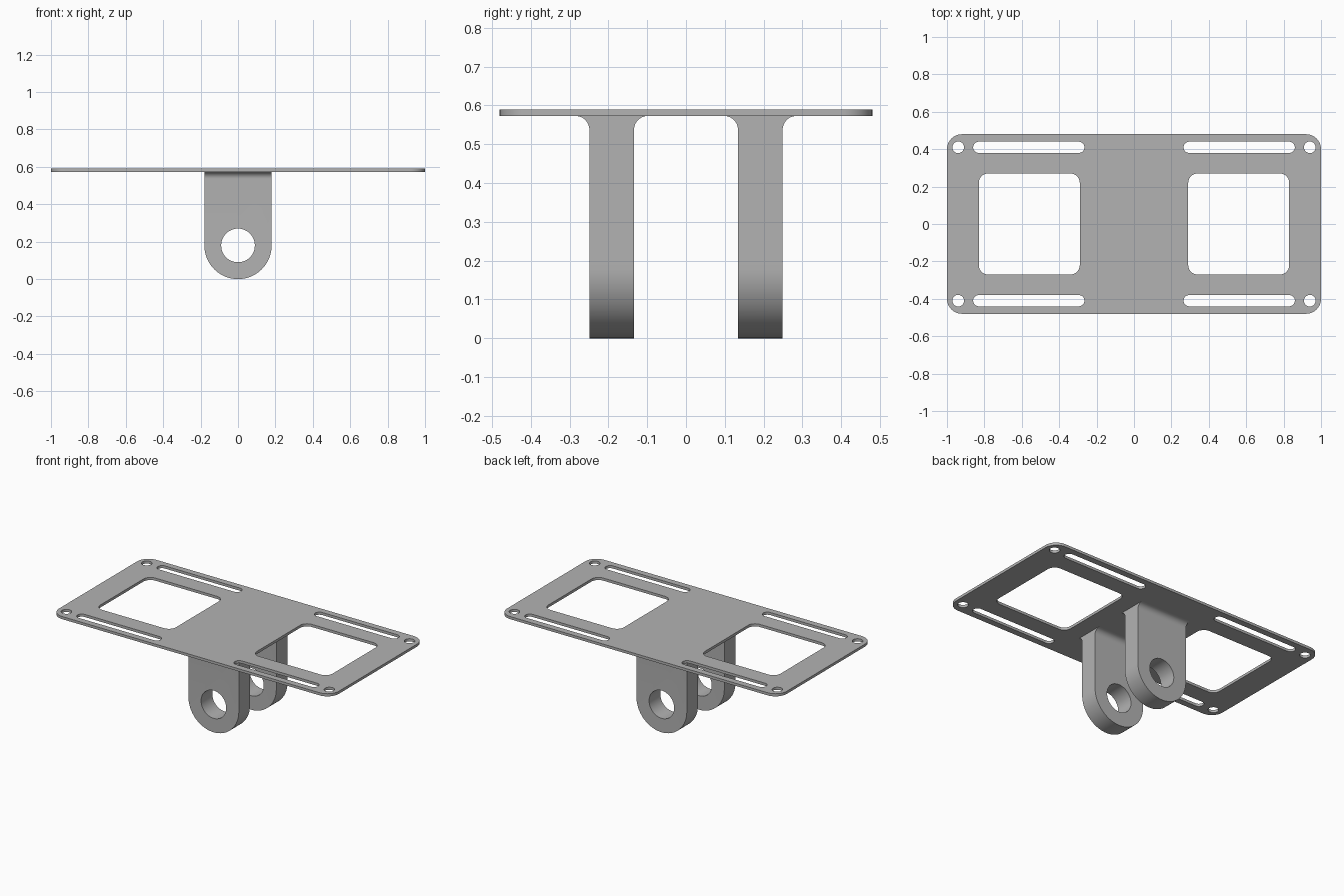
import bpy
from math import sin, cos, radians
from mathutils import Matrix

cube = bpy.data.objects.get("Cube")
if cube:
    bpy.data.objects.remove(cube, do_unlink=True)

steel = bpy.data.materials.new("plain grey")
steel.use_nodes = True
GREY = (0.45, 0.45, 0.45, 1)
steel.diffuse_color = GREY
steel.node_tree.nodes["Principled BSDF"].inputs["Base Color"].default_value = GREY

# Extrusion frames: profile drawn in XY, XZ or YZ
FLAT = Matrix.Identity(4)
FRONT = Matrix(((1, 0, 0, 0), (0, 0, -1, 0), (0, 1, 0, 0), (0, 0, 0, 1)))
SIDE = Matrix(((0, 0, 1, 0), (1, 0, 0, 0), (0, 1, 0, 0), (0, 0, 0, 1)))


def arc(cx, cy, r, start, end, steps=12):
    angles = [radians(start + (end - start) * i / steps) for i in range(steps + 1)]
    return [(cx + r * cos(a), cy + r * sin(a)) for a in angles]


def circle(cx, cy, r):
    return arc(cx, cy, r, 0, 360, 48)[:-1]


def rounded_rect(cx, cy, hx, hy, r):
    ix, iy = hx - r, hy - r
    corners = [(ix, iy), (-ix, iy), (-ix, -iy), (ix, -iy)]
    points = []
    for i, (x, y) in enumerate(corners):
        points += arc(cx + x, cy + y, r, 90 * i, 90 * i + 90)
    # drop repeated points where two arcs meet
    return [p for i, p in enumerate(points)
            if abs(p[0] - points[i - 1][0]) + abs(p[1] - points[i - 1][1]) > 1e-5]


def extrude(name, loops, half_depth, frame, offset):
    """Solid from an outline and its holes, extruded both ways from offset."""
    curve = bpy.data.curves.new(name, "CURVE")
    curve.dimensions = "2D"
    curve.fill_mode = "BOTH"
    curve.extrude = half_depth
    for loop in loops:
        spline = curve.splines.new("POLY")
        spline.points.add(len(loop) - 1)
        for point, (x, y) in zip(spline.points, loop):
            point.co = (x, y, 0, 1)
        spline.use_cyclic_u = True
    obj = bpy.data.objects.new(name, curve)
    bpy.context.collection.objects.link(obj)
    bpy.ops.object.select_all(action="DESELECT")
    obj.select_set(True)
    bpy.context.view_layer.objects.active = obj
    bpy.ops.object.convert(target="MESH")
    obj = bpy.context.object
    obj.name = name
    obj.data.transform(Matrix.Translation(offset) @ frame)
    bpy.ops.object.mode_set(mode="EDIT")
    bpy.ops.mesh.select_all(action="SELECT")
    bpy.ops.mesh.remove_doubles(threshold=1e-5)
    bpy.ops.mesh.normals_make_consistent(inside=False)
    bpy.ops.object.mode_set(mode="OBJECT")
    obj.data.materials.clear()
    obj.data.materials.append(steel)
    return obj


def finish(obj):
    bpy.ops.object.select_all(action="DESELECT")
    obj.select_set(True)
    bpy.context.view_layer.objects.active = obj
    bpy.ops.object.shade_smooth_by_angle(angle=radians(30))


# Top plate with windows, slots and corner holes
PLATE_BOTTOM, PLATE_TOP = 0.573, 0.59
loops = [rounded_rect(0, 0, 1, 0.48, 0.08)]
for sx in (-1, 1):
    loops.append(rounded_rect(sx * 0.56, 0, 0.27, 0.27, 0.05))
    for sy in (-1, 1):
        loops.append(rounded_rect(sx * 0.5625, sy * 0.41, 0.2975, 0.03, 0.03))
        loops.append(circle(sx * 0.94, sy * 0.41, 0.031))
plate = extrude("mounting_plate", loops, (PLATE_TOP - PLATE_BOTTOM) / 2, FLAT,
                (0, 0, (PLATE_TOP + PLATE_BOTTOM) / 2))
finish(plate)

# Two lugs: front outline intersected with a side profile flared at the top
R, HOLE, HALF, FILLET = 0.18, 0.09, 0.0575, 0.036
TOP = PLATE_BOTTOM + 0.003
outline = arc(0, R, R, 180, 360, 48) + [(R, TOP), (-R, TOP)]
for name, y in (("front_lug", -0.1915), ("back_lug", 0.1915)):
    lug = extrude(name, [outline, circle(0, R, HOLE)], 0.15, FRONT, (0, y, 0))
    out, base = HALF + FILLET, PLATE_BOTTOM - FILLET
    flare = arc(out, base, FILLET, 180, 90)
    right = [(HALF, -0.1)] + flare + [(out, TOP + 0.1)]
    profile = right + [(-x, z) for x, z in reversed(right)]
    cutter = extrude("lug_cutter", [profile], 0.3, SIDE, (0, y, 0))
    cutter.hide_render = True
    bpy.context.view_layer.objects.active = lug
    mod = lug.modifiers.new("side shape", "BOOLEAN")
    mod.operation = "INTERSECT"
    mod.solver = "EXACT"
    mod.object = cutter
    bpy.ops.object.modifier_apply(modifier=mod.name)
    bpy.data.objects.remove(cutter, do_unlink=True)
    finish(lug)
